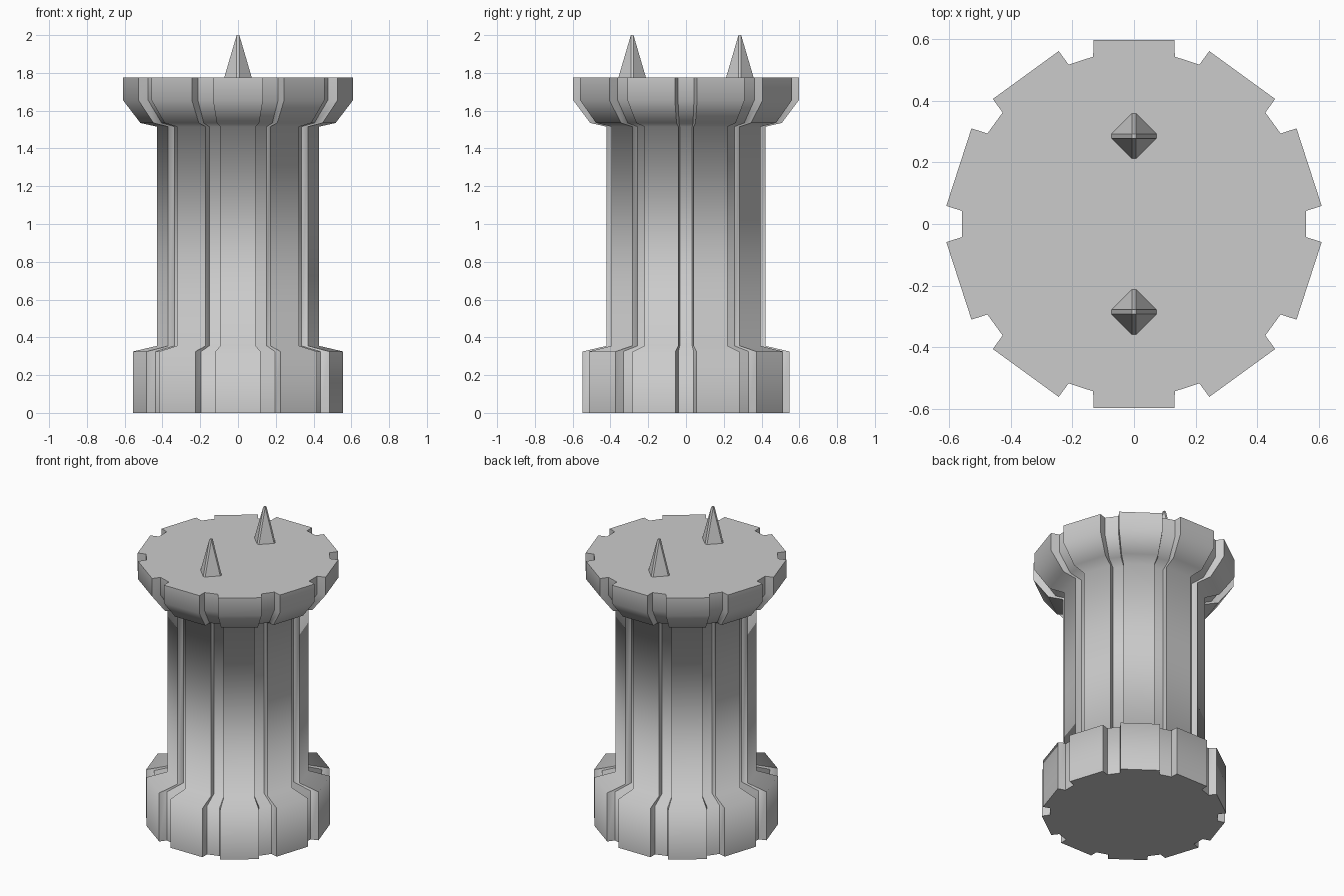
import bpy
import bmesh
from math import pi, cos, sin

if "Cube" in bpy.data.objects:
    bpy.data.objects.remove(bpy.data.objects["Cube"])


def make_object(name, bm):
    bmesh.ops.recalc_face_normals(bm, faces=bm.faces)
    mesh = bpy.data.meshes.new(name)
    bm.to_mesh(mesh)
    bm.free()
    obj = bpy.data.objects.new(name, mesh)
    bpy.context.collection.objects.link(obj)
    return obj


def loft(bm, rings):
    """Bridge successive rings and cap both ends; returns nothing."""
    loops = [[bm.verts.new(p) for p in ring] for ring in rings]
    n = len(loops[0])
    for low, high in zip(loops, loops[1:]):
        for i in range(n):
            j = (i + 1) % n
            bm.faces.new((low[i], low[j], high[j], high[i])).smooth = True
    bm.faces.new(loops[0][::-1])
    bm.faces.new(loops[-1])


def fluted_ring(z, panel_r, panel_h, groove_r, groove_h, sides=10):
    """Ten flat panels separated by narrow grooves."""
    points = []
    for i in range(sides):
        for r, h, a in ((panel_r, panel_h, pi / 2 + i * 2 * pi / sides),
                        (groove_r, groove_h, pi / 2 + (i + 0.5) * 2 * pi / sides)):
            for t in (-h, h):
                points.append((r * cos(a) - t * sin(a), r * sin(a) + t * cos(a), z))
    return points


# Column: z, panel apothem, panel half width, groove apothem, groove half width
profile = [
    (0.000, 0.547, 0.119, 0.510, 0.040),
    (0.325, 0.547, 0.119, 0.510, 0.040),
    (0.355, 0.420, 0.094, 0.390, 0.033),
    (1.515, 0.420, 0.094, 0.390, 0.033),
    (1.535, 0.507, 0.112, 0.473, 0.037),
    (1.655, 0.597, 0.132, 0.557, 0.042),
    (1.775, 0.597, 0.132, 0.557, 0.042),
]
bm = bmesh.new()
loft(bm, [fluted_ring(*row) for row in profile])
# Sharp flutes and cap rims, soft blends up the profile
for e in bm.edges:
    rising = abs(e.verts[0].co.z - e.verts[1].co.z) > 1e-4
    rim = any(len(f.verts) > 4 for f in e.link_faces)
    e.smooth = not (rising or rim)
make_object("fluted_column", bm)


# Spikes: four-sided with narrow bevelled corners
def spike(name, y):
    w, b = 0.073, 0.007
    base = [(w, -b), (w, b), (b, w), (-b, w), (-w, b), (-w, -b), (-b, -w), (b, -w)]
    tip = [(b, -b), (b, b), (b, b), (-b, b), (-b, b), (-b, -b), (-b, -b), (b, -b)]
    bm = bmesh.new()
    loft(bm, [[(px, y + py, 1.775) for px, py in base],
              [(px, y + py, 2.0) for px, py in tip]])
    bmesh.ops.remove_doubles(bm, verts=bm.verts, dist=1e-4)
    for f in bm.faces:
        f.smooth = False
    make_object(name, bm)


spike("front_spike", -0.285)
spike("back_spike", 0.285)
